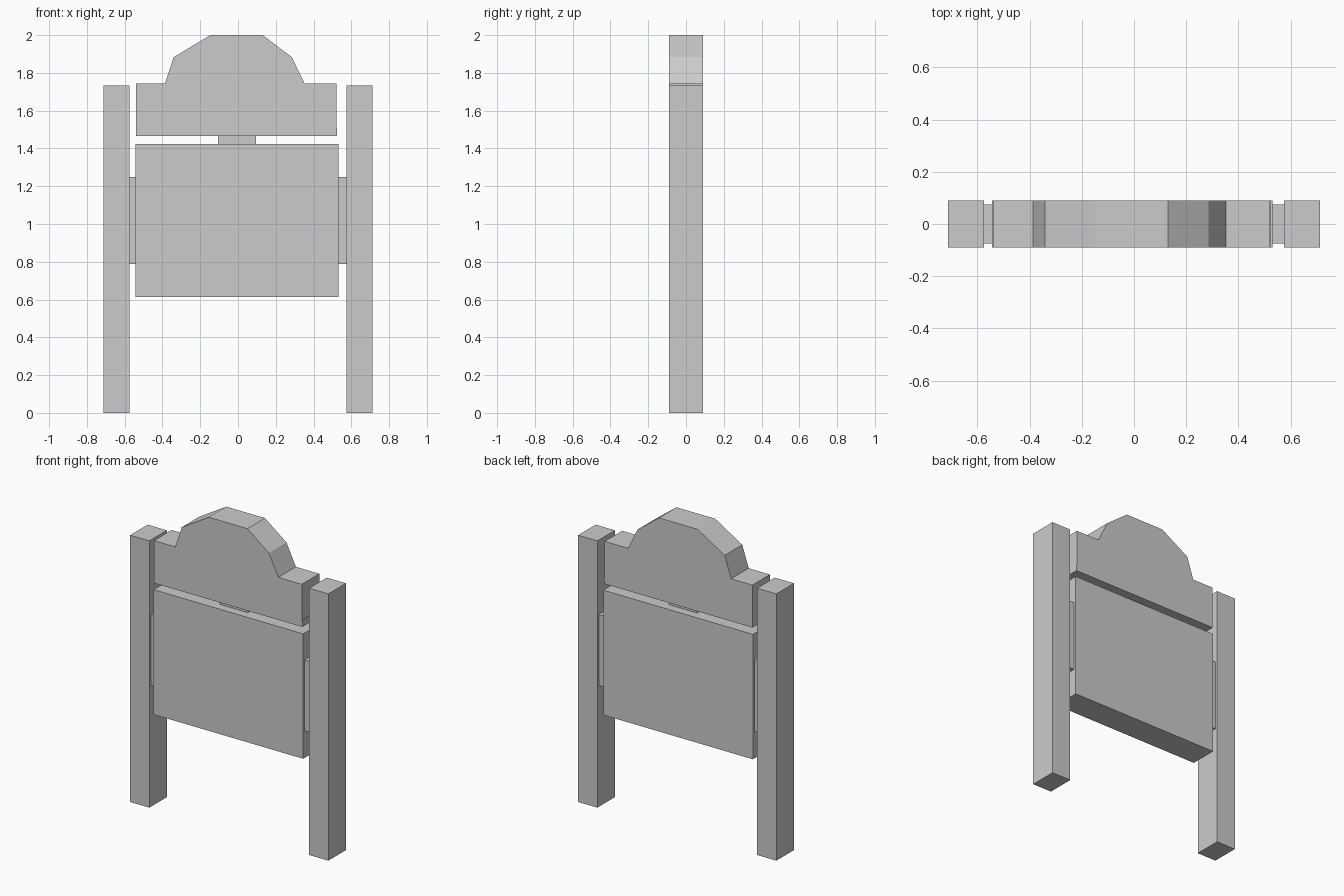
import bpy
import bmesh

if "Cube" in bpy.data.objects:
    bpy.data.objects.remove(bpy.data.objects["Cube"])


def prism(name, outline, half_depth):
    """Extrude an x-z outline along y, centred on y = 0."""
    bm = bmesh.new()
    face = bm.faces.new([bm.verts.new((x, -half_depth, z)) for x, z in outline])
    new = bmesh.ops.extrude_face_region(bm, geom=[face])["geom"]
    verts = [v for v in new if isinstance(v, bmesh.types.BMVert)]
    bmesh.ops.translate(bm, verts=verts, vec=(0, 2 * half_depth, 0))
    bmesh.ops.recalc_face_normals(bm, faces=bm.faces)
    mesh = bpy.data.meshes.new(name)
    bm.to_mesh(mesh)
    bm.free()
    obj = bpy.data.objects.new(name, mesh)
    bpy.context.collection.objects.link(obj)
    return obj


def box(name, x0, x1, z0, z1, half_depth):
    return prism(name, [(x0, z0), (x1, z0), (x1, z1), (x0, z1)], half_depth)


DEPTH = 0.09           # half thickness of posts and boards
POST_IN, POST_OUT = 0.574, 0.712
BOARD_L, BOARD_R = -0.543, 0.531

# Upright posts and the brackets joining them to the main board
for side, sign, edge in (("left", -1, BOARD_L), ("right", 1, BOARD_R)):
    xs = sorted((sign * POST_IN, sign * POST_OUT))
    box(side + "_post", *xs, 0, 1.732, DEPTH)
    xs = sorted((edge, sign * POST_IN))
    box(side + "_bracket", *xs, 0.788, 1.249, 0.075)

# Main board
box("main_board", BOARD_L, BOARD_R, 0.613, 1.424, DEPTH)

# Small spacer between main board and header
box("header_spacer", -0.105, 0.096, 1.424, 1.467, 0.035)

# Header board with a faceted crown
prism("header_board", [
    (-0.54, 1.467), (0.525, 1.467), (0.525, 1.51), (0.521, 1.51),
    (0.521, 1.743), (0.353, 1.743), (0.285, 1.883), (0.131, 2.0),
    (-0.146, 2.0), (-0.341, 1.883), (-0.387, 1.743), (-0.54, 1.743),
], DEPTH)
